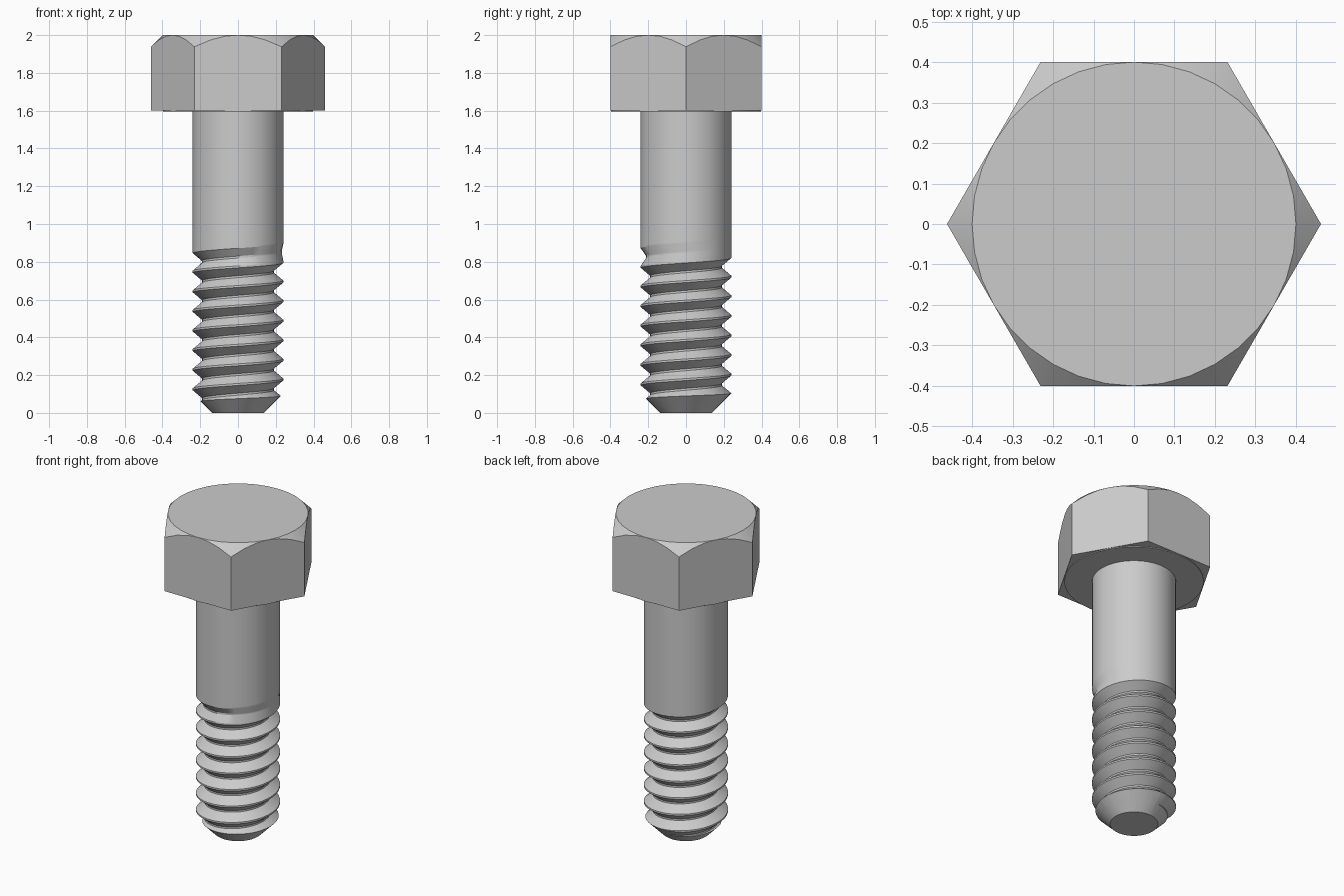
import bpy, bmesh, math

cube = bpy.data.objects.get("Cube")
if cube:
    bpy.data.objects.remove(cube, do_unlink=True)

N = 36                       # sides around the axis
SHANK_R, ROOT_R = 0.24, 0.19
PITCH = 0.1037
APOTHEM = 0.40               # half the width across flats

steel = bpy.data.materials.new("steel_grey")
steel.diffuse_color = (0.6, 0.6, 0.6, 1)
steel.use_nodes = True
steel.node_tree.nodes["Principled BSDF"].inputs["Base Color"].default_value = (0.6, 0.6, 0.6, 1)


def finish(bm, name, dissolve=False):
    """Weld, cap the open ends and turn the bmesh into an object."""
    bmesh.ops.remove_doubles(bm, verts=bm.verts, dist=1e-5)
    bmesh.ops.holes_fill(bm, edges=bm.edges[:], sides=0)
    if dissolve:
        bmesh.ops.dissolve_limit(bm, angle_limit=0.01, verts=bm.verts[:], edges=bm.edges[:])
    bmesh.ops.recalc_face_normals(bm, faces=bm.faces[:])
    mesh = bpy.data.meshes.new(name)
    bm.to_mesh(mesh)
    bm.free()
    mesh.materials.append(steel)
    obj = bpy.data.objects.new(name, mesh)
    bpy.context.collection.objects.link(obj)
    return obj


def select(obj):
    bpy.ops.object.select_all(action='DESELECT')
    obj.select_set(True)
    bpy.context.view_layer.objects.active = obj


def ring_body(name, ring_fns, dissolve=False):
    """Stack rings; each function maps an angle to (radius, z)."""
    bm = bmesh.new()
    rings = []
    for fn in ring_fns:
        ring = []
        for i in range(N):
            a = math.tau * i / N
            r, z = fn(a)
            ring.append(bm.verts.new((r * math.cos(a), r * math.sin(a), z)))
        rings.append(ring)
    for low, high in zip(rings, rings[1:]):
        for i in range(N):
            j = (i + 1) % N
            bm.faces.new((low[i], low[j], high[j], high[i]))
    return finish(bm, name, dissolve)


def hex_radius(a):
    off = (a % (math.pi / 3)) - math.pi / 6
    return APOTHEM / math.cos(off)


# Hexagonal head with a 45 degree conical chamfer on top
head = ring_body("hex_head", [
    lambda a: (hex_radius(a), 1.60),
    lambda a: (hex_radius(a), 2.0 - (hex_radius(a) - APOTHEM)),
    lambda a: (APOTHEM, 2.0)], dissolve=True)

# Thin round bearing face under the head
washer = ring_body("bearing_face", [
    lambda a: (APOTHEM - 0.002, 1.595), lambda a: (APOTHEM - 0.002, 1.605)])

# Shank: right-handed helical thread that fades out into a plain cylinder
PROFILE = [(-0.05, 0), (0.05, 0), (0.45, 1), (0.55, 1)]   # pitch offset, groove depth
K0, K1 = -4, 13
ROWS = 4 * (K1 - K0)
bm = bmesh.new()
cols = []
for i in range(N):
    theta = math.tau * i / N
    col = []
    for m in range(ROWS):
        k, (off, depth) = K0 + m // 4, PROFILE[m % 4]
        phi = theta + math.tau * k
        z = 0.125 + PITCH * ((phi - math.pi) / math.tau + off)
        fade = min(1, max(0, 1 - (phi - 13 * math.pi) / (1.2 * math.pi)))
        r = SHANK_R - (SHANK_R - ROOT_R) * depth * fade
        if z < -0.05:
            r, z = ROOT_R, -0.05
        elif z > 0.95:
            r, z = SHANK_R, 1.61
        col.append(bm.verts.new((r * math.cos(theta), r * math.sin(theta), z)))
    cols.append(col)
for i in range(N):
    shift = 4 if i == N - 1 else 0        # the helix climbs one pitch per turn
    nxt = cols[(i + 1) % N]
    for m in range(ROWS - 1 - shift):
        bm.faces.new((cols[i][m], nxt[m + shift], nxt[m + 1 + shift], cols[i][m + 1]))
shank = finish(bm, "threaded_shank")

# Turned blank that cuts the conical tip
blank = ring_body("tip_cutter", [
    lambda a: (0.137, 0.0), lambda a: (0.337, 0.2), lambda a: (0.337, 1.7)])
blank.hide_render = True
select(shank)
cut = shank.modifiers.new("tip_chamfer", 'BOOLEAN')
cut.operation = 'INTERSECT'
cut.solver = 'EXACT'
cut.object = blank
bpy.ops.object.modifier_apply(modifier=cut.name)
bpy.data.objects.remove(blank, do_unlink=True)

# Smooth round surfaces, crisp edges
for obj in (head, washer, shank):
    select(obj)
    bpy.ops.object.shade_smooth_by_angle(angle=math.radians(28))
